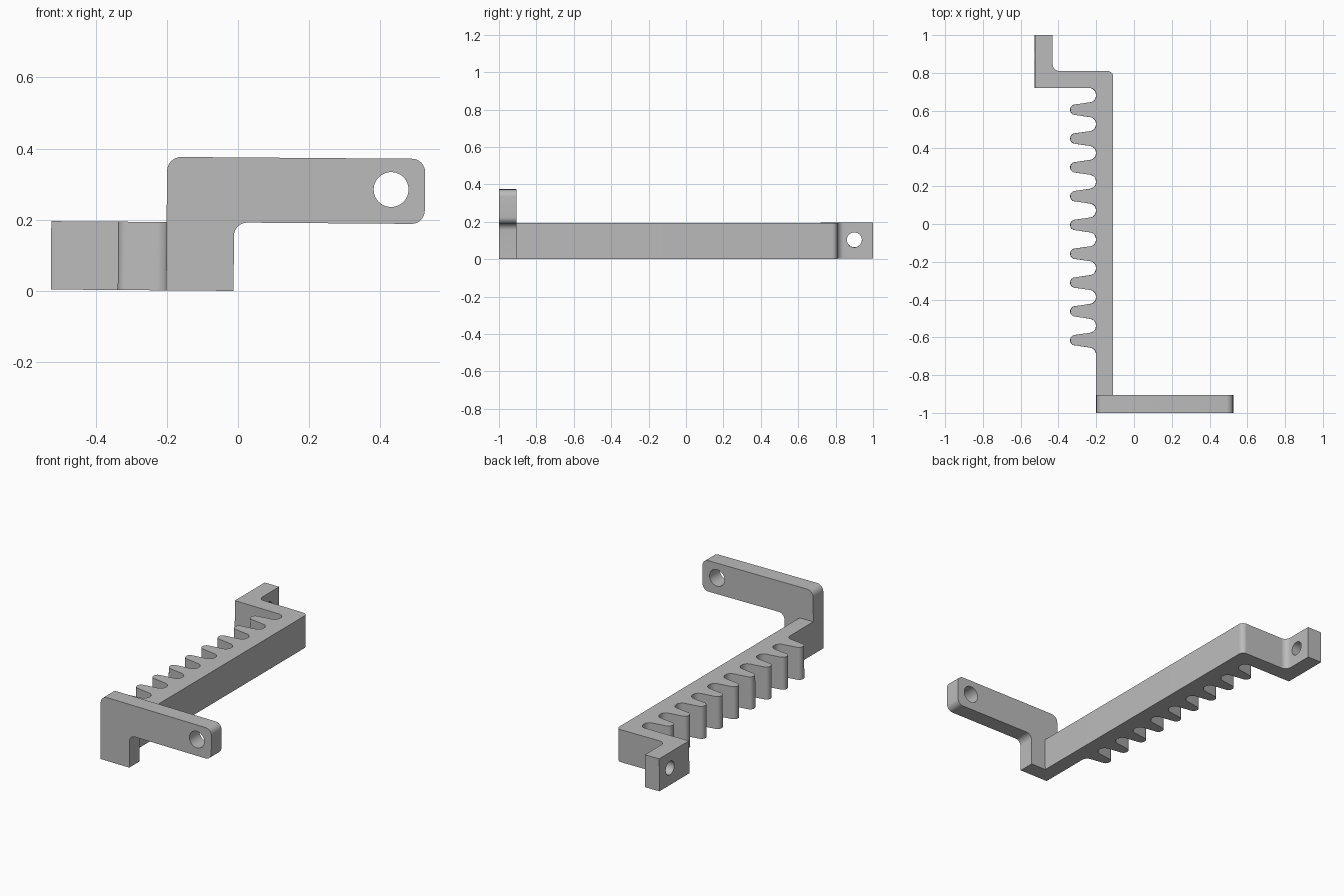
import bpy, bmesh, math
from mathutils import Vector, Matrix

cube = bpy.data.objects.get("Cube")
if cube:
    bpy.data.objects.remove(cube, do_unlink=True)

grey = bpy.data.materials.new("plain grey")
grey.use_nodes = True
colour = (0.5, 0.5, 0.5, 1)
grey.diffuse_color = colour
grey.node_tree.nodes["Principled BSDF"].inputs["Base Color"].default_value = colour

TILT = Matrix.Rotation(0.0075, 4, "Y")   # the whole piece leans very slightly
HEIGHT = 0.192
PLATE_BACK = -0.905


def rounded(corners, steps=8):
    """Replace each (x, y, radius) corner by a tangent arc."""
    out = []
    for i, (x, y, r) in enumerate(corners):
        p = Vector((x, y))
        if not r:
            out.append(p)
            continue
        a = (Vector(corners[i - 1][:2]) - p).normalized()
        b = (Vector(corners[(i + 1) % len(corners)][:2]) - p).normalized()
        half = a.angle(b) / 2
        centre = p + (a + b).normalized() * (r / math.sin(half))
        start = p + a * (r / math.tan(half)) - centre
        end = p + b * (r / math.tan(half)) - centre
        sweep = math.pi - 2 * half
        for k in range(steps + 1):
            t = k / steps
            out.append(centre + (start * math.sin((1 - t) * sweep)
                                 + end * math.sin(t * sweep)) / math.sin(sweep))
    return out


def extrude(name, points, place, depth):
    """Extrude an outline; place() maps outline coordinates into space."""
    bm = bmesh.new()
    face = bm.faces.new([bm.verts.new(place(*p)) for p in points])
    grown = bmesh.ops.extrude_face_region(bm, geom=[face])
    verts = [v for v in grown["geom"] if isinstance(v, bmesh.types.BMVert)]
    bmesh.ops.translate(bm, verts=verts, vec=depth)
    bmesh.ops.recalc_face_normals(bm, faces=bm.faces)
    mesh = bpy.data.meshes.new(name)
    bm.to_mesh(mesh)
    bm.free()
    mesh.materials.append(grey)
    obj = bpy.data.objects.new(name, mesh)
    bpy.context.collection.objects.link(obj)
    return obj


def drill(obj, centre, radius, axis):
    """Cut a round hole along an axis."""
    bpy.ops.mesh.primitive_cylinder_add(vertices=48, radius=radius, depth=0.3)
    cutter = bpy.context.object
    cutter.hide_render = True
    turn = Vector((0, 0, 1)).rotation_difference(Vector(axis)).to_matrix().to_4x4()
    cutter.data.transform(Matrix.Translation(centre) @ turn)
    cutter.data.materials.append(grey)
    mod = obj.modifiers.new("hole", "BOOLEAN")
    mod.operation = "DIFFERENCE"
    mod.solver = "EXACT"
    mod.object = cutter
    bpy.context.view_layer.objects.active = obj
    bpy.ops.object.modifier_apply(modifier=mod.name)
    bpy.data.objects.remove(cutter, do_unlink=True)


# Toothed bar with the stepped rear tab
outline = [(-0.112, PLATE_BACK, 0), (-0.112, 0.81, 0.03), (-0.432, 0.81, 0.035),
           (-0.432, 1, 0), (-0.526, 1, 0), (-0.526, 0.72, 0), (-0.202, 0.72, 0.035)]
for i in range(9):
    y = 0.605 - i * 0.1525
    outline += [(-0.202, y + 0.044, 0.035), (-0.338, y + 0.024, 0.026),
                (-0.338, y - 0.024, 0.026), (-0.202, y - 0.044, 0.035)]
outline.append((-0.202, PLATE_BACK, 0))
rack = extrude("toothed_bar", rounded(outline), lambda x, y: (x, y, 0), (0, 0, HEIGHT))
drill(rack, (-0.48, 0.9, 0.1), 0.04, (1, 0, 0))

# Front plate with the raised arm
outline = [(-0.202, 0, 0), (-0.202, 0.375, 0.04), (0.523, 0.375, 0.037),
           (0.523, HEIGHT, 0.037), (-0.0125, HEIGHT, 0.037), (-0.0125, 0, 0)]
plate = extrude("front_arm", rounded(outline), lambda x, z: (x, -1, z),
                (0, PLATE_BACK + 1, 0))
drill(plate, (0.428, -0.95, 0.288), 0.049, (0, 1, 0))

# Shared lean and shading
for obj in (rack, plate):
    obj.data.transform(TILT)
    bpy.ops.object.select_all(action="DESELECT")
    obj.select_set(True)
    bpy.context.view_layer.objects.active = obj
    bpy.ops.object.shade_smooth_by_angle(angle=math.radians(30))
